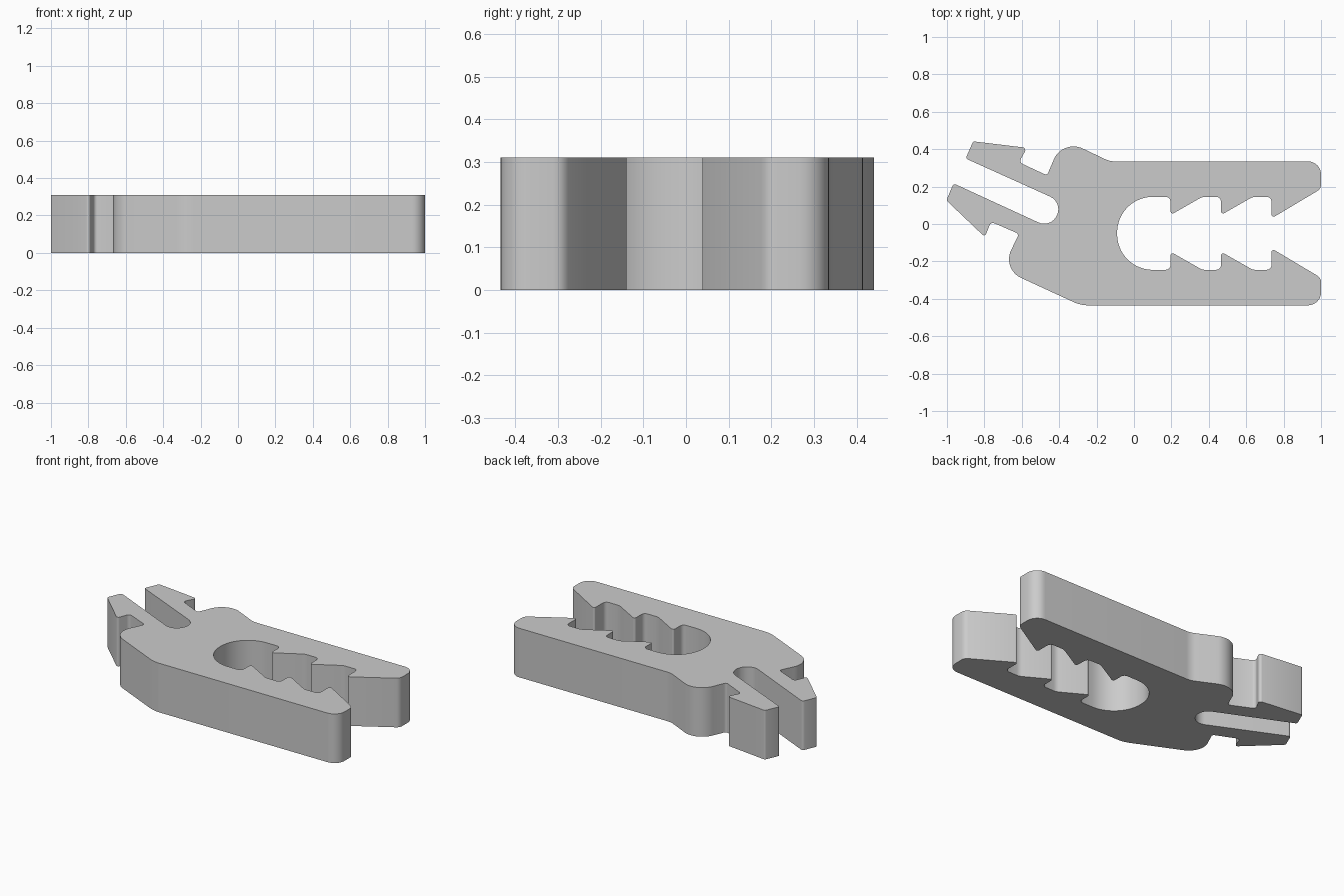
import bpy
import bmesh
from math import tan
from mathutils import Matrix, Vector

HEIGHT = 0.31
JAW_AXIS = -0.05

cube = bpy.data.objects.get("Cube")
if cube:
    bpy.data.objects.remove(cube, do_unlink=True)


def rounded(corners):
    """Turn (x, y, radius) corners into an outline with filleted corners."""
    outline = []
    for i, (x, y, radius) in enumerate(corners):
        p = Vector((x, y))
        a = (Vector(corners[i - 1][:2]) - p).normalized()
        b = (Vector(corners[(i + 1) % len(corners)][:2]) - p).normalized()
        reach = radius / tan(a.angle(b) / 2)
        centre = p + (a + b).normalized() * (reach**2 + radius**2) ** 0.5
        start, end = p + a * reach - centre, p + b * reach - centre
        sweep = start.angle(end) * (1 if start.x * end.y > start.y * end.x else -1)
        steps = max(4, int(radius * 120))
        for k in range(steps + 1):
            outline.append(centre + Matrix.Rotation(sweep * k / steps, 2) @ start)
    return outline


# Lower jaw: outer end, three barbed teeth, then half of the round throat
lower_jaw = [(1.0, -0.435, 0.07), (1.0, -0.288, 0.04)]
for tooth_x, tip_y, root_x in ((0.735, -0.13, 0.635), (0.465, -0.148, 0.365), (0.195, -0.148, None)):
    lower_jaw += [(tooth_x, tip_y, 0.012), (tooth_x, -0.245, 0.025)]
    if root_x:
        lower_jaw.append((root_x, -0.245, 0.06))
lower_jaw.append((-0.09, -0.245, 0.19))

# Upper jaw mirrors the lower one
upper_jaw = [(x, 2 * JAW_AXIS - y, r) for x, y, r in reversed(lower_jaw)]

# Shoulder, upper prong, slot, lower prong and heel
tail = [
    (-0.13, 0.335, 0.12), (-0.382, 0.455, 0.115), (-0.465, 0.26, 0.015),
    (-0.615, 0.33, 0.02), (-0.572, 0.407, 0.015), (-0.86, 0.442, 0.012),
    (-0.9, 0.35, 0.012), (-0.381, 0.116, 0.074), (-0.443, -0.023, 0.074),
    (-0.965, 0.217, 0.015), (-1.003, 0.126, 0.015), (-0.797, -0.07, 0.012),
    (-0.765, 0.012, 0.02), (-0.615, -0.053, 0.015), (-0.706, -0.241, 0.11),
    (-0.285, -0.435, 0.2),
]

# Extrude the outline into the clip body
bm = bmesh.new()
base = bm.faces.new([bm.verts.new((p.x, p.y, 0)) for p in rounded(lower_jaw + upper_jaw + tail)])
extruded = bmesh.ops.extrude_face_region(bm, geom=[base], use_keep_orig=True)
top_verts = [g for g in extruded["geom"] if isinstance(g, bmesh.types.BMVert)]
bmesh.ops.translate(bm, vec=(0, 0, HEIGHT), verts=top_verts)
bmesh.ops.recalc_face_normals(bm, faces=bm.faces)
mesh = bpy.data.meshes.new("clip_body")
bm.to_mesh(mesh)
bm.free()
body = bpy.data.objects.new("clip_body", mesh)
bpy.context.collection.objects.link(body)

# Plain grey plastic
grey = bpy.data.materials.new("light_grey")
grey.use_nodes = True
grey.diffuse_color = (0.6, 0.6, 0.6, 1)
grey.node_tree.nodes["Principled BSDF"].inputs["Base Color"].default_value = grey.diffuse_color
mesh.materials.append(grey)

# Smooth the fillets and keep the rims sharp
bpy.ops.object.select_all(action="DESELECT")
body.select_set(True)
bpy.context.view_layer.objects.active = body
bpy.ops.object.shade_smooth_by_angle(angle=0.5)
